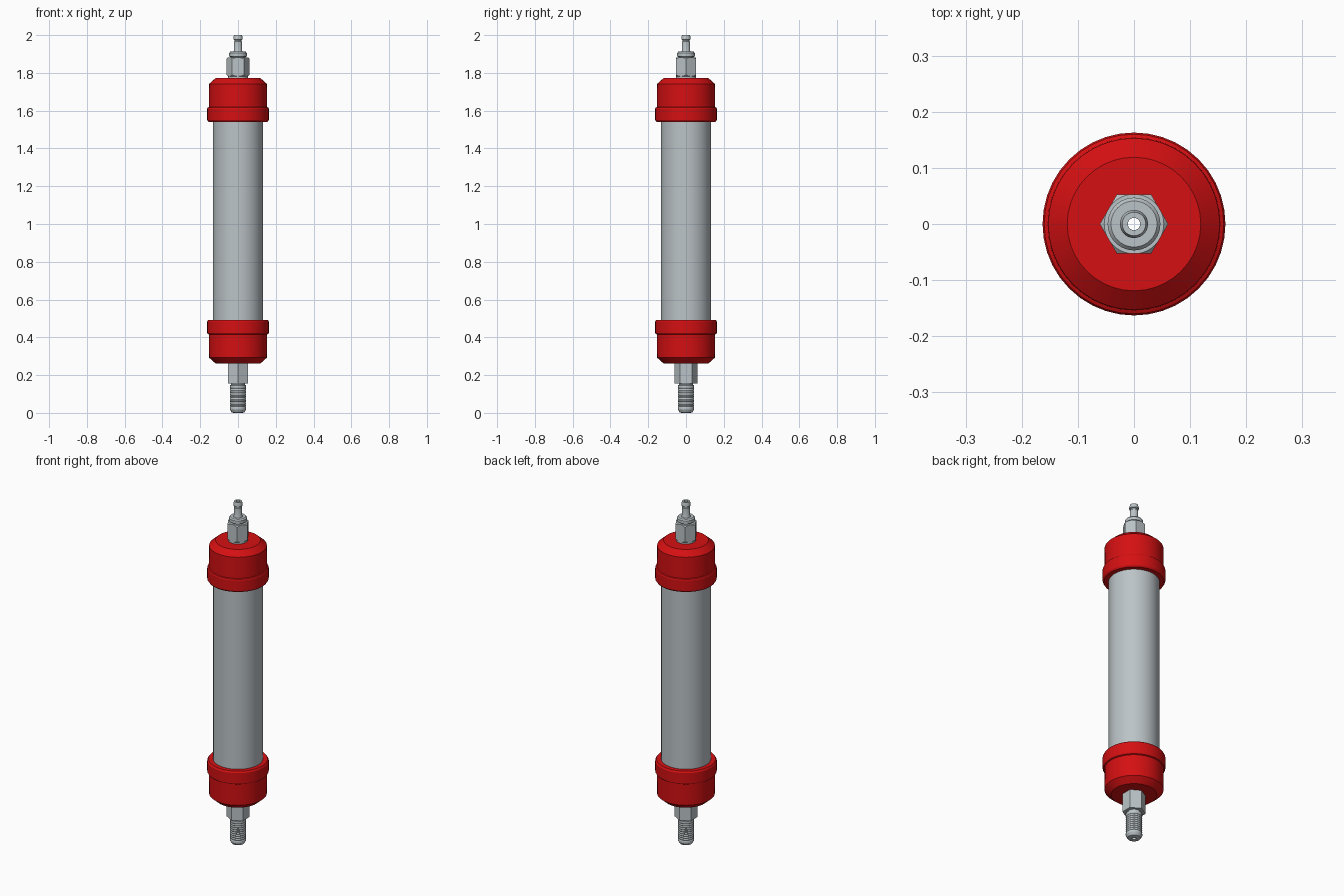
import bpy, bmesh, math

if "Cube" in bpy.data.objects:
    bpy.data.objects.remove(bpy.data.objects["Cube"])

SEG = 40
BORE = 0.011


def material(name, rgb):
    m = bpy.data.materials.new(name)
    m.diffuse_color = (*rgb, 1)
    m.use_nodes = True
    m.node_tree.nodes["Principled BSDF"].inputs["Base Color"].default_value = m.diffuse_color
    return m


RED = material("red_anodised", (0.66, 0.005, 0.006))
METAL = material("light_metal", (0.50, 0.55, 0.57))


def make_object(name, bm, mat):
    bmesh.ops.recalc_face_normals(bm, faces=bm.faces)
    me = bpy.data.meshes.new(name)
    bm.to_mesh(me)
    bm.free()
    ob = bpy.data.objects.new(name, me)
    bpy.context.collection.objects.link(ob)
    me.materials.append(mat)
    return ob


def smooth(ob):
    bpy.ops.object.select_all(action='DESELECT')
    ob.select_set(True)
    bpy.context.view_layer.objects.active = ob
    bpy.ops.object.shade_smooth_by_angle(angle=math.radians(25))


def lathe(name, outer, mat, inner=BORE, flip=None):
    """Revolve (radius, z) points; close the section along a bore of radius inner."""
    pts = [(inner, outer[0][1])] + list(outer) + [(inner, outer[-1][1])]
    if flip is not None:
        pts = [(r, flip - z) for r, z in pts]
    bm = bmesh.new()
    rings = [[bm.verts.new((r * math.cos(2 * math.pi * k / SEG),
                            r * math.sin(2 * math.pi * k / SEG), z))
              for k in range(SEG)] for r, z in pts]
    for a, b in zip(rings, rings[1:] + rings[:1]):
        for k in range(SEG):
            n = (k + 1) % SEG
            bm.faces.new((a[k], a[n], b[n], b[k]))
    ob = make_object(name, bm, mat)
    smooth(ob)
    return ob


def hex_nut(name, radius, z0, z1, turn, chamfer_low, chamfer_high):
    """Hexagonal prism trimmed by a bored, chamfered disc."""
    rim, ch = radius + 0.004, 0.012
    low = [(radius * 0.87, z0), (rim, z0 + ch)] if chamfer_low else [(rim, z0)]
    high = [(rim, z1 - ch), (radius * 0.87, z1)] if chamfer_high else [(rim, z1)]
    nut = lathe(name, low + high, METAL)
    bm = bmesh.new()
    bmesh.ops.create_cone(bm, cap_ends=True, segments=6, radius1=radius,
                          radius2=radius, depth=z1 - z0 + 0.1)
    for v in bm.verts:
        x, y = v.co.x, v.co.y
        v.co.x = x * math.cos(turn) - y * math.sin(turn)
        v.co.y = x * math.sin(turn) + y * math.cos(turn)
        v.co.z += (z0 + z1) / 2
    cutter = make_object(name + "_cutter", bm, METAL)
    cutter.hide_render = True
    mod = nut.modifiers.new("hex_trim", 'BOOLEAN')
    mod.operation = 'INTERSECT'
    mod.solver = 'EXACT'
    mod.object = cutter
    bpy.ops.object.select_all(action='DESELECT')
    nut.select_set(True)
    bpy.context.view_layer.objects.active = nut
    bpy.ops.object.modifier_apply(modifier=mod.name)
    bpy.data.objects.remove(cutter)
    smooth(nut)


# Main tube, hollow and seated inside both caps
lathe("body_tube", [(0.132, 0.45), (0.132, 1.58)], METAL, inner=0.118)

# End caps: chamfered shoulder, groove, then wider lip; mirrored for the top
cap = [(0.119, 0.262), (0.153, 0.292), (0.154, 0.415), (0.160, 0.418),
       (0.163, 0.424), (0.163, 0.484), (0.157, 0.493), (0.130, 0.493)]
lathe("lower_cap", cap, RED)
lathe("upper_cap", cap, RED, flip=2.034)

# Lower hex (corners along y) and threaded stud
hex_nut("lower_hex", 0.061, 0.155, 0.265, math.radians(0), False, False)
stud = [(0.024, 0.0), (0.034, 0.003), (0.043, 0.018)]
z = 0.028
while z < 0.135:
    stud += [(0.043, z), (0.0405, z + 0.005), (0.043, z + 0.010)]
    z += 0.012
stud += [(0.043, 0.146), (0.038, 0.149), (0.038, 0.157)]
lathe("threaded_stud", stud, METAL)

# Upper hex nut (corners along x) on a short washer face
lathe("upper_washer", [(0.052, 1.765), (0.052, 1.785)], METAL)
hex_nut("upper_hex_nut", 0.061, 1.782, 1.882, math.radians(30), True, True)

# Collar and hose barb nipple
lathe("nipple_collar", [(0.040, 1.875), (0.040, 1.885), (0.047, 1.888),
                        (0.047, 1.905), (0.041, 1.912)], METAL)
lathe("hose_barb", [(0.026, 1.908), (0.022, 1.918), (0.022, 1.965), (0.018, 1.968),
                    (0.018, 1.974), (0.025, 1.977), (0.025, 1.985),
                    (0.021, 2.0)], METAL)
